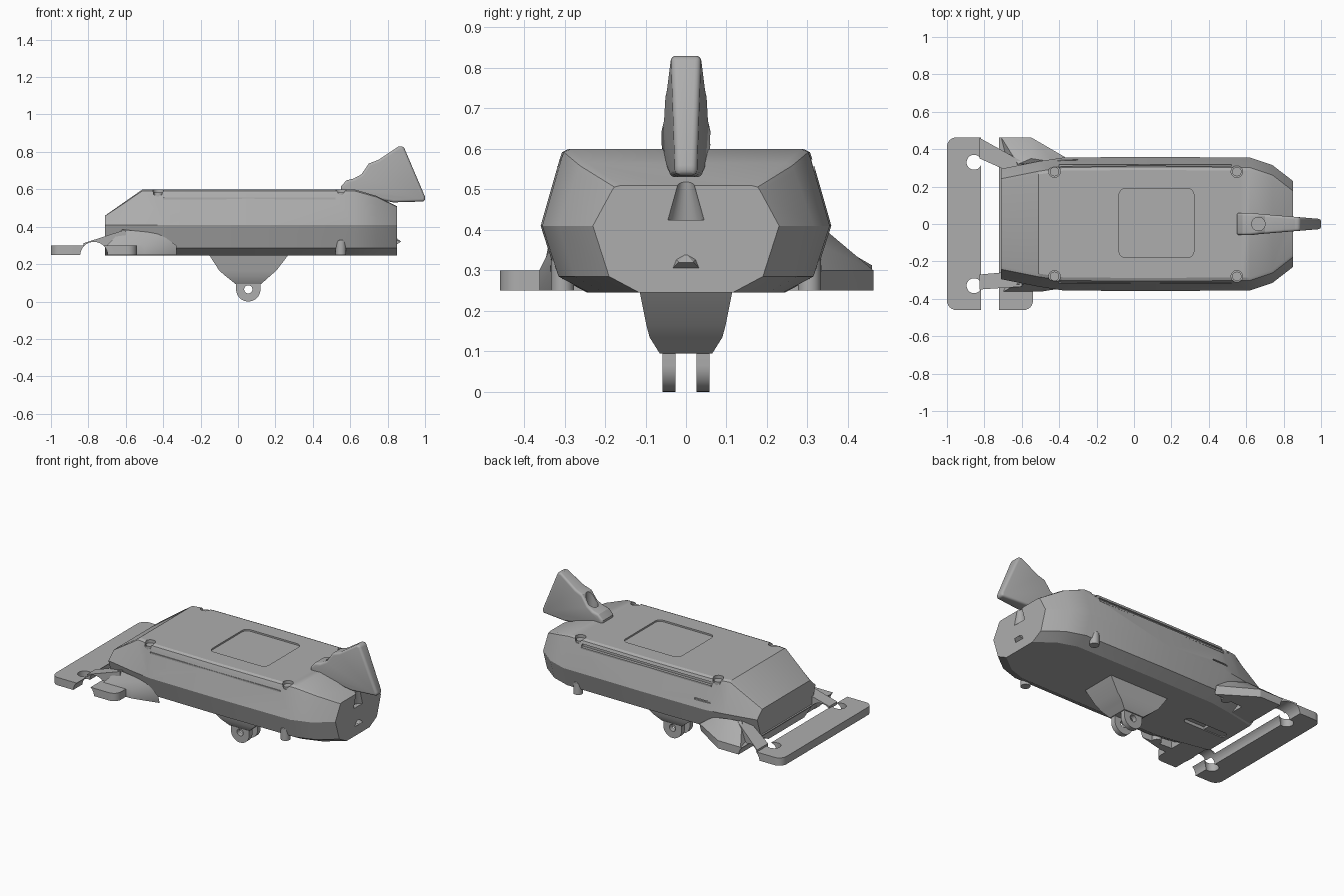
import bpy, bmesh, math
from mathutils import Vector, Matrix

if "Cube" in bpy.data.objects:
    bpy.data.objects.remove(bpy.data.objects["Cube"], do_unlink=True)

grey = bpy.data.materials.new("plain grey")
grey.use_nodes = True
grey.diffuse_color = (0.42, 0.42, 0.42, 1)
grey.node_tree.nodes["Principled BSDF"].inputs["Base Color"].default_value = grey.diffuse_color


def finish(name, bm):
    bmesh.ops.recalc_face_normals(bm, faces=bm.faces)
    mesh = bpy.data.meshes.new(name)
    bm.to_mesh(mesh)
    bm.free()
    ob = bpy.data.objects.new(name, mesh)
    mesh.materials.append(grey)
    bpy.context.collection.objects.link(ob)
    return ob


def loft(name, rings):
    bm = bmesh.new()
    rows = [[bm.verts.new(p) for p in ring] for ring in rings]
    n = len(rows[0])
    for a, b in zip(rows, rows[1:]):
        for i in range(n):
            bm.faces.new((a[i], a[(i + 1) % n], b[(i + 1) % n], b[i]))
    bm.faces.new(rows[0][::-1])
    bm.faces.new(rows[-1])
    return finish(name, bm)


def hull(name, points):
    bm = bmesh.new()
    for p in points:
        bm.verts.new(p)
    bmesh.ops.convex_hull(bm, input=bm.verts)
    bmesh.ops.dissolve_limit(bm, angle_limit=0.01, verts=bm.verts, edges=bm.edges)
    return finish(name, bm)


def box(name, lo, hi, corner=0):
    """Box between two corners, with optional rounded upright edges."""
    bm = bmesh.new()
    bmesh.ops.create_cube(bm, size=1)
    for v in bm.verts:
        v.co = [(a + b) / 2 + c * (b - a) for a, b, c in zip(lo, hi, v.co)]
    if corner:
        upright = [e for e in bm.edges if abs(e.verts[0].co.z - e.verts[1].co.z) > 1e-5]
        bmesh.ops.bevel(bm, geom=upright, offset=corner, segments=6, profile=0.5, affect='EDGES')
    return finish(name, bm)


def rod(name, start, end, r1, r2=None, sides=32):
    a, b = Vector(start), Vector(end)
    turn = (b - a).to_track_quat('Z', 'Y').to_matrix().to_4x4()
    bm = bmesh.new()
    bmesh.ops.create_cone(bm, cap_ends=True, segments=sides, radius1=r1,
                          radius2=r1 if r2 is None else r2, depth=(b - a).length,
                          matrix=Matrix.Translation((a + b) / 2) @ turn)
    return finish(name, bm)


def apply(ob, mod):
    bpy.context.view_layer.objects.active = ob
    bpy.ops.object.modifier_apply(modifier=mod.name)


def cut(ob, cutter):
    cutter.hide_render = True
    mod = ob.modifiers.new("cut", 'BOOLEAN')
    mod.operation, mod.solver, mod.object = 'DIFFERENCE', 'EXACT', cutter
    apply(ob, mod)
    bpy.data.objects.remove(cutter, do_unlink=True)


# Hull: one half section, inset and lowered at each station
half = [(0.24, 0.245), (0.315, 0.285), (0.355, 0.41), (0.308, 0.575), (0.302, 0.592), (0.285, 0.60)]
stations = [(-0.71, 0.06, 0.46), (-0.51, 0.02, 0.60), (-0.38, 0, 0.60), (0.05, -0.004, 0.60),
            (0.62, 0, 0.60), (0.74, 0.04, 0.565), (0.85, 0.125, 0.51)]
rings = []
for x, inset, top in stations:
    right = [(x, y - inset, z if z <= 0.41 else 0.41 + (z - 0.41) * (top - 0.41) / 0.19) for y, z in half]
    rings.append(right + [(x, -y, z) for x, y, z in reversed(right)])
body = loft("hull", rings)

# Hull recesses: top panel, screw pockets, side grooves, tail notch, belly slot
cut(body, box("cutter", (-0.08, -0.18, 0.59), (0.32, 0.19, 0.65), 0.035))
cut(body, rod("cutter", (0.86, 0, 0.425), (0.85, 0, 0.53), 0.046, 0.015))
cut(body, box("cutter", (-0.68, -0.025, 0.2), (-0.38, 0.025, 0.265), 0.024))
for s in (-1, 1):
    cut(body, box("cutter", (-0.40, s * 0.300, 0.556), (0.52, s * 0.40, 0.574)))
    cut(body, box("cutter", (-0.41, s * 0.332, 0.452), (-0.30, s * 0.40, 0.462)))
    for x in (-0.425, 0.55):
        cut(body, rod("cutter", (x, s * 0.28, 0.57), (x, s * 0.28, 0.65), 0.031))

# Screws, pegs and edge rails
parts = [body]
for s, side in ((-1, "right"), (1, "left")):
    parts.append(box("edge_rail_" + side, (-0.40, s * 0.29, 0.546), (0.52, s * 0.319, 0.556)))
    for x, end in ((-0.425, "front"), (0.55, "rear")):
        parts.append(rod(f"screw_{end}_{side}", (x, s * 0.28, 0.56), (x, s * 0.28, 0.583), 0.025))
        parts.append(rod(f"peg_{end}_{side}", (x, s * 0.305, 0.25), (x, s * 0.305, 0.325), 0.028))
        parts.append(rod(f"peg_tip_{end}_{side}", (x, s * 0.305, 0.325), (x, s * 0.305, 0.348), 0.028, 0.012))

# Small hood on the tail face
parts.append(hull("tail_hood", [(0.845, y, z) for y, z in
             ((-0.035, 0.303), (0.035, 0.303), (0.025, 0.328), (-0.025, 0.328), (0, 0.342))]
             + [(0.872, 0.018, 0.32), (0.872, -0.018, 0.32)]))

# Tail fin: side profile narrowing towards the trailing edge
profile = [(0.55, 0.59), (0.55, 0.615), (0.58, 0.648), (0.62, 0.658), (0.66, 0.68), (0.70, 0.738),
           (0.75, 0.757), (0.86, 0.83), (0.885, 0.83), (1.0, 0.56), (1.0, 0.535), (0.83, 0.53), (0.68, 0.56)]
fin = loft("tail_fin", [[(x, s * (0.06 - 0.083 * max(0, x - 0.6)), z) for x, z in profile] for s in (-1, 1)])
mod = fin.modifiers.new("round", 'BEVEL')
mod.width, mod.segments, mod.limit_method, mod.angle_limit = 0.014, 4, 'ANGLE', math.radians(50)
apply(fin, mod)
cut(fin, rod("cutter", (0.665, 0, 0.61), (0.665, 0, 0.9), 0.036))
parts.append(fin)

# Belly pylon with two pierced lugs
levels = [(0.25, -0.155, 0.27, 0.115), (0.165, -0.10, 0.205, 0.098),
          (0.135, -0.065, 0.17, 0.09), (0.095, -0.015, 0.125, 0.065)]
parts.append(loft("pylon", [[(a, -w, z), (b, -w, z), (b, w, z), (a, w, z)] for z, a, b, w in levels]))
for s, side in ((-1, "right"), (1, "left")):
    ring = [(0.055 + 0.065 * math.cos(t), 0.065 + 0.065 * math.sin(t))
            for t in [math.pi * (1 + i / 20) for i in range(21)]]
    outline = ring + [(0.12, 0.11), (-0.01, 0.11)]
    lug = loft("lug_" + side, [[(x, s * y, z) for x, z in outline] for y in (0.026, 0.058)])
    cut(lug, rod("cutter", (0.055, -0.2, 0.065), (0.055, 0.2, 0.065), 0.022))
    parts.append(lug)

# Front bracket: plate, straps and gussets, all split by one crosswise channel
plate = box("bracket_plate", (-1.0, -0.46, 0.25), (-0.54, 0.463, 0.30), 0.05)
for s in (-1, 1):
    cut(plate, rod("cutter", (-0.855, s * 0.33, 0.2), (-0.855, s * 0.33, 0.4), 0.04))
bracket = [plate]
for s, side, inner, outer in ((-1, "right", 0.27, 0.35), (1, "left", 0.35, 0.46)):
    bracket.append(hull("strap_" + side,
        [(-0.825, s * y, z) for y in (inner, outer) for z in (0.25, 0.312)]
        + [(-0.60, s * y, z) for y in (0.25, 0.335) for z in (0.25, 0.385)]))
gusset_root = [(-0.62, 0.32, 0.385), (-0.42, 0.33, 0.365), (-0.33, 0.32, 0.25), (-0.33, 0.335, 0.30),
               (-0.70, 0.30, 0.25)]
bracket.append(hull("gusset_left", gusset_root + [(x, 0.463, z) for x in (-0.71, -0.55) for z in (0.25, 0.30)]
                    + [(-0.55, 0.35, 0.395)]))
bracket.append(hull("gusset_right", [(x, -y, z) for x, y, z in gusset_root]
                    + [(x, -0.362, z) for x in (-0.70, -0.50) for z in (0.25, 0.30)]))
for ob in bracket:
    if ob.name != "gusset_right":
        cut(ob, rod("cutter", (-0.77, -0.6, 0.245), (-0.77, 0.6, 0.245), 0.074))
parts += bracket

# Smooth shading that keeps the creases
bpy.ops.object.select_all(action='DESELECT')
for ob in parts:
    ob.select_set(True)
bpy.context.view_layer.objects.active = body
bpy.ops.object.shade_smooth_by_angle(angle=math.radians(25))
